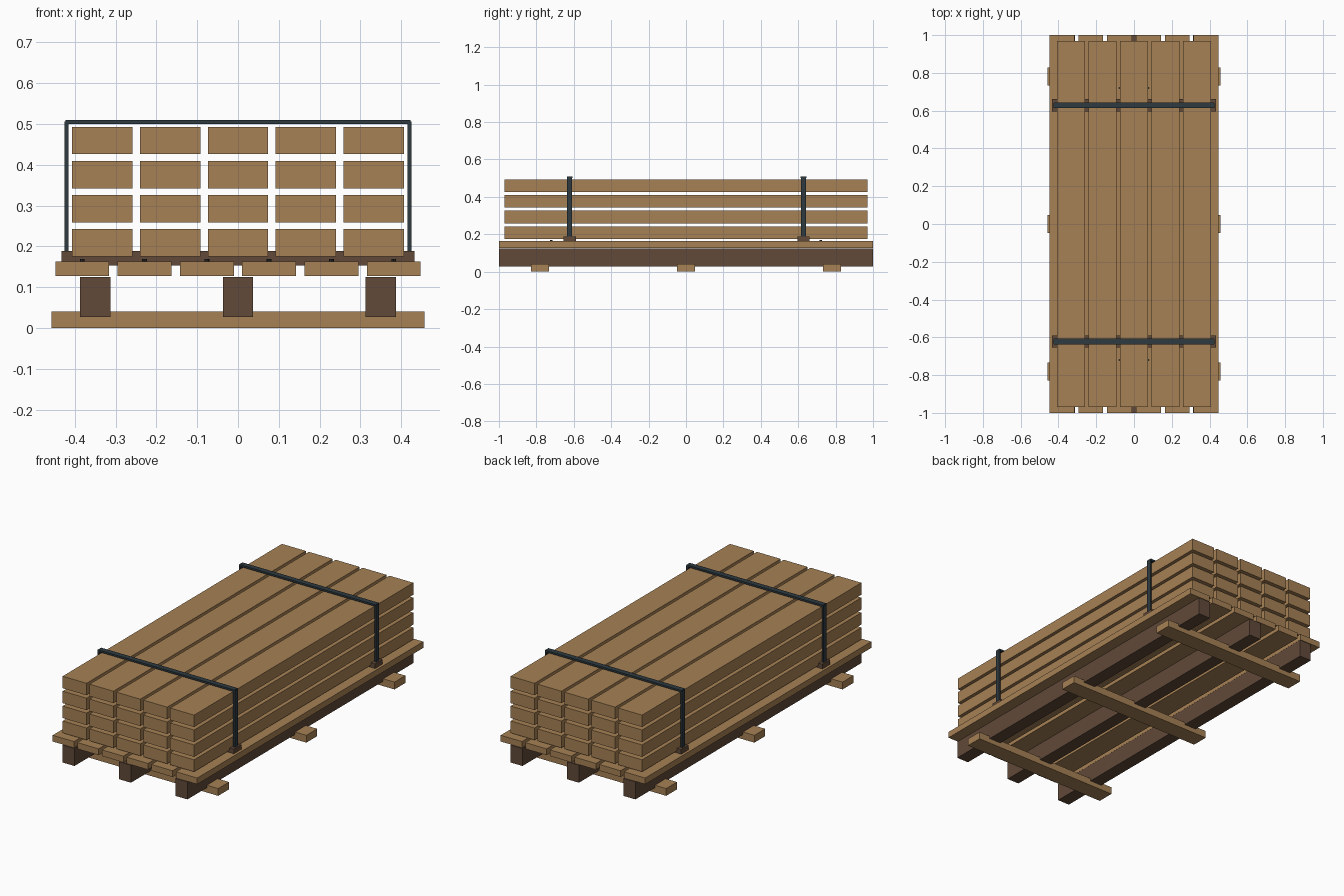
import bpy
import bmesh
from mathutils import Matrix

cube = bpy.data.objects.get("Cube")
if cube:
    bpy.data.objects.remove(cube, do_unlink=True)


def make_material(name, rgb):
    mat = bpy.data.materials.new(name)
    mat.use_nodes = True
    color = (*rgb, 1)
    mat.diffuse_color = color
    mat.node_tree.nodes["Principled BSDF"].inputs["Base Color"].default_value = color
    return mat


WOOD = make_material("light wood", (0.385, 0.22, 0.09))
DARK_WOOD = make_material("dark wood", (0.12, 0.067, 0.041))
STRAP = make_material("strap steel", (0.027, 0.042, 0.051))
NAIL = make_material("nail iron", (0.025, 0.025, 0.025))


def add_mesh(name, bm, mat):
    mesh = bpy.data.meshes.new(name)
    bm.to_mesh(mesh)
    bm.free()
    mesh.materials.append(mat)
    obj = bpy.data.objects.new(name, mesh)
    bpy.context.collection.objects.link(obj)
    return obj


def box(name, x, y, z, mat):
    """Box from (min, max) ranges on each axis."""
    bm = bmesh.new()
    center = [(a + b) / 2 for a, b in (x, y, z)]
    size = [b - a for a, b in (x, y, z)]
    bmesh.ops.create_cube(bm, size=1, matrix=Matrix.LocRotScale(center, None, size))
    return add_mesh(name, bm, mat)


def span(center, width):
    return center - width / 2, center + width / 2


# Pallet: crosswise feet under lengthwise runners
for y in (-0.78, 0, 0.78):
    box("pallet_foot", span(0, 0.914), span(y, 0.096), (0, 0.041), WOOD)
for x in (-0.35, 0, 0.35):
    box("pallet_runner", span(x, 0.074), (-1, 1), (0.027, 0.125), DARK_WOOD)

# Deck boards, each nailed near both ends
for i in range(6):
    x = (i - 2.5) * 0.1527
    box("deck_board", span(x, 0.132), (-1, 1), (0.128, 0.163), WOOD)
    for y in (-0.72, 0.72):
        bm = bmesh.new()
        bmesh.ops.create_cone(bm, cap_ends=True, segments=8, radius1=0.006,
                              radius2=0.006, depth=0.01,
                              matrix=Matrix.Translation((x, y, 0.164)))
        add_mesh("deck_nail", bm, NAIL)

# Stacked planks
for column in range(5):
    for row in range(4):
        x = (column - 2) * 0.1665
        z = 0.209 + row * 0.0835
        box("plank", span(x, 0.148), span(0, 1.94), span(z, 0.067), WOOD)

# Battens under the load and straps around it
for y in (-0.622, 0.628):
    box("load_batten", span(0, 0.866), span(y, 0.066), (0.153, 0.189), DARK_WOOD)
    box("strap_top", span(0, 0.846), span(y, 0.03), (0.5, 0.51), STRAP)
    for x in (-0.42, 0.42):
        box("strap_side", span(x, 0.01), span(y, 0.026), (0.18, 0.506), STRAP)
